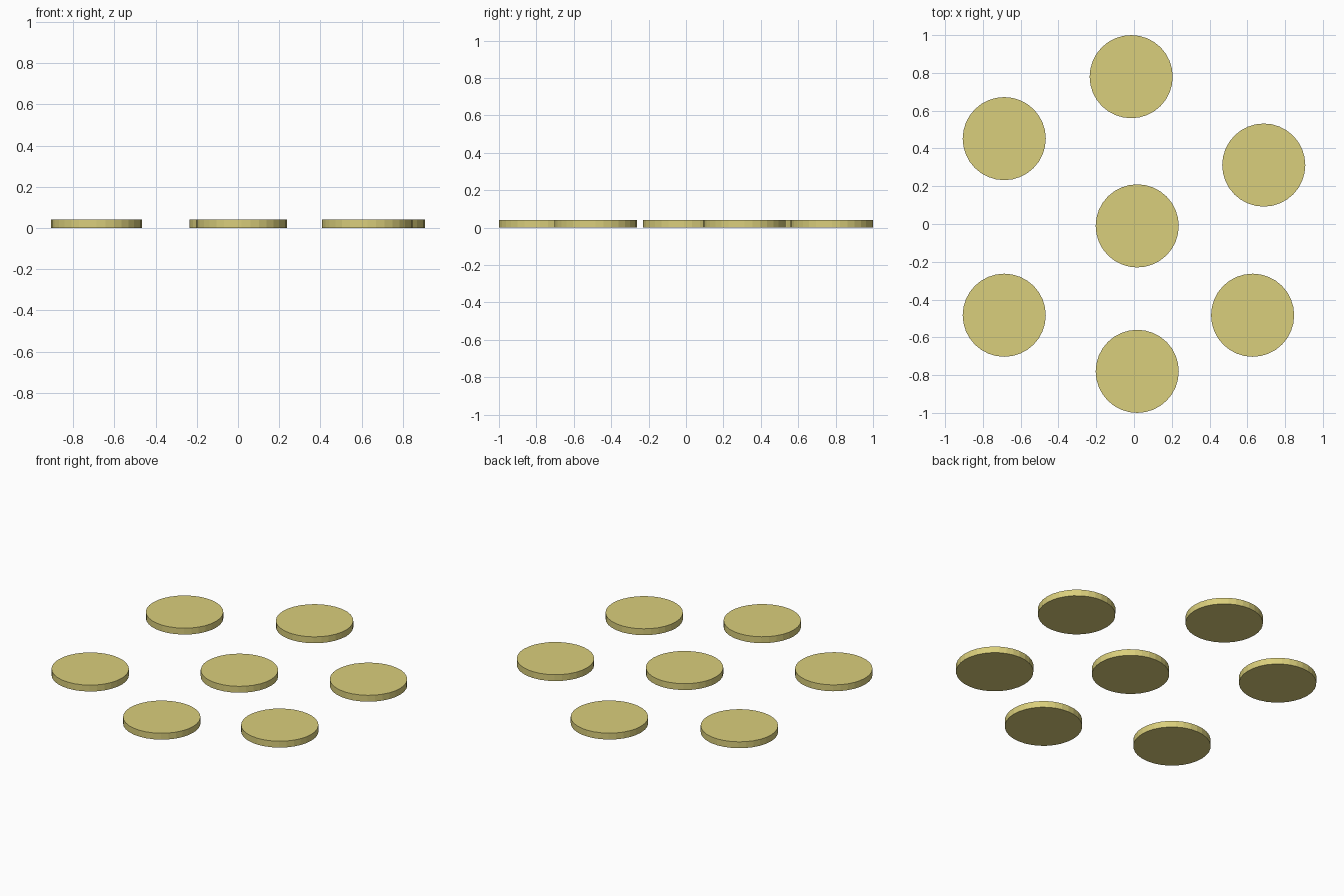
import bpy

if "Cube" in bpy.data.objects:
    bpy.data.objects.remove(bpy.data.objects["Cube"])

RADIUS, THICKNESS, SIDES = 0.22, 0.04, 32

mat = bpy.data.materials.new("pale_yellow")
mat.diffuse_color = (0.70, 0.62, 0.20, 1)
mat.use_nodes = True
mat.node_tree.nodes["Principled BSDF"].inputs["Base Color"].default_value = mat.diffuse_color

# Disc centres: one in the middle, six loosely around it
discs = {
    "centre_disc": (0.017, -0.01),
    "back_disc": (-0.015, 0.78),
    "back_left_disc": (-0.687, 0.452),
    "back_right_disc": (0.687, 0.312),
    "front_left_disc": (-0.687, -0.483),
    "front_right_disc": (0.628, -0.483),
    "front_disc": (0.017, -0.78),
}

# Flat-faced thin discs lying on the ground
for name, (x, y) in discs.items():
    bpy.ops.mesh.primitive_cylinder_add(vertices=SIDES, radius=RADIUS, depth=THICKNESS,
                                        location=(x, y, THICKNESS / 2))
    disc = bpy.context.object
    disc.name = name
    disc.data.materials.append(mat)
